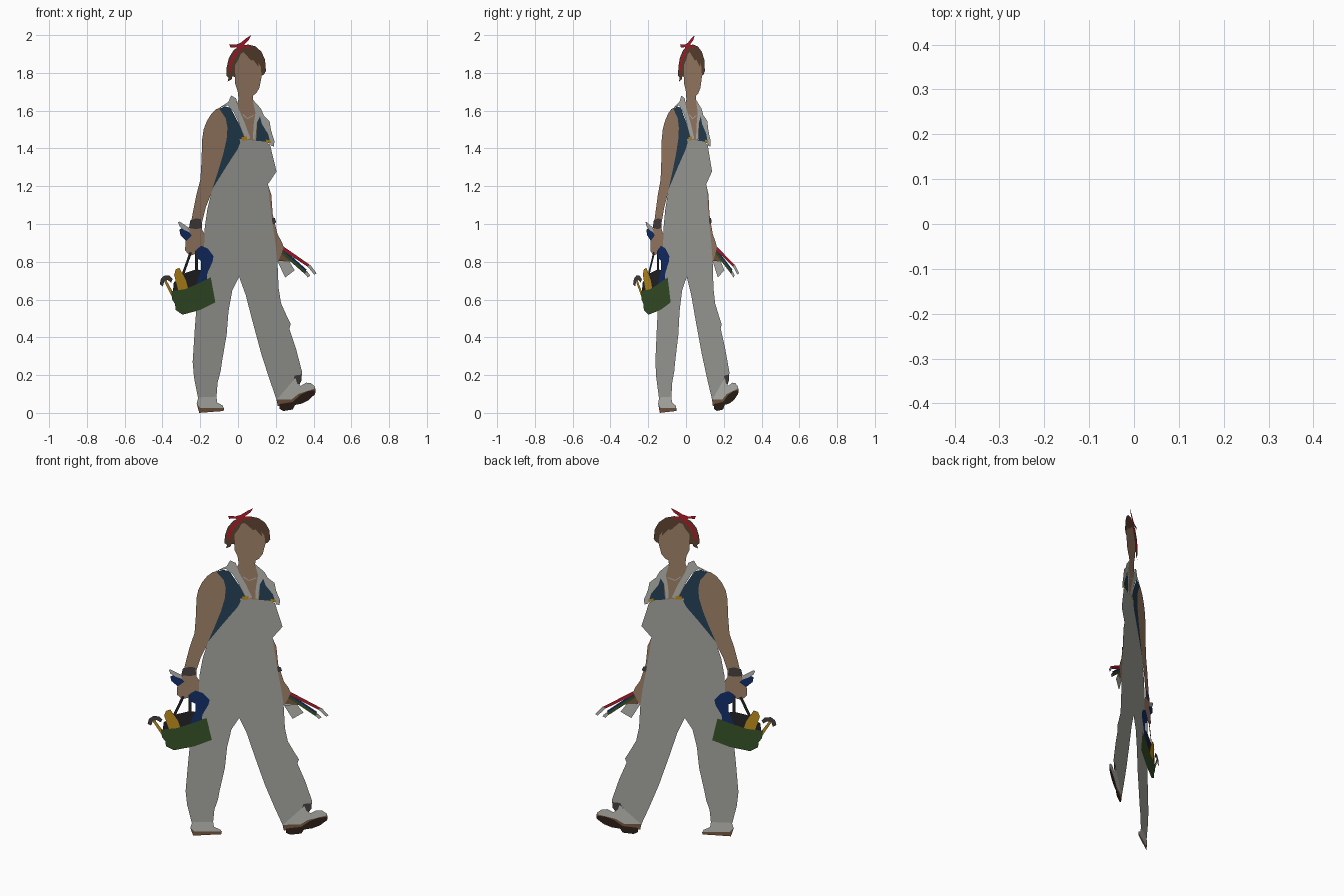
import bpy, bmesh, math
from mathutils import Vector
from mathutils.geometry import delaunay_2d_cdt

# Flat cut-out figure: all parts lie in one upright plane y = SLOPE * x and tile it without overlap.
SLOPE = 0.676
layers = []      # (part name, outline), later layers cover earlier ones
colours = {}

GREY, CLOTH, SHOE = (.40, .40, .37), (.52, .52, .49), (.55, .55, .52)
SKIN, HAIR, NAVY = (.38, .235, .15), (.12, .062, .034), (.02, .055, .095)
RED, GREEN, BLUE = (.5, .012, .025), (.04, .09, .022), (.008, .03, .15)
YELLOW, BLACK, DARK = (.55, .29, .012), (.018, .018, .022), (.07, .055, .055)
TAN, SOLE = (.2, .105, .055), (.03, .016, .01)


def part(name, colour, *outlines):
    """Outlines are flat x, z, x, z ... lists in hundredths of a unit."""
    colours[name] = colour
    for o in outlines:
        layers.append((name, [Vector((a, b)) / 100 for a, b in zip(o[::2], o[1::2])]))


def rod(x0, z0, x1, z1, w0, w1=None):
    """Straight tapered strip between two points."""
    w1 = w0 if w1 is None else w1
    d = math.hypot(x1 - x0, z1 - z0)
    nx, nz = -(z1 - z0) / d / 2, (x1 - x0) / d / 2
    return [x0 + nx * w0, z0 + nz * w0, x0 - nx * w0, z0 - nz * w0,
            x1 - nx * w1, z1 - nz * w1, x1 + nx * w1, z1 + nz * w1]


# Brushes held in the far hand
part("wide_brush", CLOTH, [21, 80, 27, 80.5, 30, 75.5, 25, 71.7])
part("wide_brush_handle", TAN, [20, 86, 25, 84, 28, 80, 21, 80.5])
part("green_brush", GREEN, rod(23, 85.5, 37.2, 73, 1.8, 1.6))
part("blue_brush", BLUE, rod(23, 87, 36, 75.5, 1))
part("red_brush", RED, rod(22.5, 88, 38, 77.5, 1.9, 1.5))
part("brush_tips", CLOTH, rod(37.5, 78, 41, 73.5, 1.7, 1.4), rod(36, 74.3, 37.6, 72.2, 1.7))

# Far arm and bracelet
part("far_arm", SKIN, [14, 122, 15.8, 121, 17.6, 115.6, 18.4, 105, 19.6, 100, 21, 94.5,
                       23.2, 90.5, 24.2, 87.5, 22.5, 83, 21.2, 80, 16, 80])
part("bracelet", DARK, [17, 103, 19.5, 103.2, 20.2, 101, 19, 100, 17, 100.5])

# Head, neck and chest
part("head", SKIN, [-1.6, 190, -1.6, 174.5, -.2, 170.5, .3, 166, -2, 160, 4, 144, 9.5, 144, 11, 158,
                    7.8, 165, 8, 168, 9.6, 169.2, 11.3, 172, 12.5, 178, 12.6, 190, 6, 193])

# Near arm and hand
part("near_arm", SKIN, [-8.8, 161.8, -11.5, 160.8, -14, 158.5, -16.5, 154.5, -18.2, 150, -19, 144.7, -19.3, 134,
                        -19.9, 123.5, -22, 115.6, -23.8, 106.6, -25, 100, -26, 96, -27.8, 91, -28, 86,
                        -25.5, 83.2, -23, 84, -21, 87, -18, 86.8, -16.3, 89.5, -17.3, 94, -19, 97,
                        -19, 101, -17, 109, -13, 119, -5, 132, -4, 150])

# Undershirt
part("undershirt", NAVY, [-9.8, 160.9, -7, 162.3, -4, 161.5, 1, 152, 4, 144, 0, 138, -13.8, 118, -10.5, 128,
                          -7.8, 137, -6, 145, -5.6, 151, -6.5, 156],
     [10.5, 159, 13.5, 157, 16.3, 153.5, 18, 148, 17, 143, 9.5, 143, 10, 151])

# Overalls: bib and both legs
part("overalls", GREY, [.8, 145, 14.5, 143.6, 17, 142, 17.8, 138.5, 20.4, 127.8, 15.8, 121, 17, 110, 18.3, 100,
                        19.8, 90, 20.9, 80, 21.5, 66, 22.8, 58, 25.5, 52, 27.9, 47, 27.2, 44.5, 30.7, 34,
                        34, 21.4, 33.6, 18.8, 29, 17, 20.6, 6.5, 16.7, 17.7, 12.4, 31, 7.7, 48.4, 4, 62.7,
                        .6, 72, -3, 65, -5, 54, -6, 41.5, -8.5, 27, -9.2, 22, -10.8, 16, -11.4, 8.5, -21.2, 8,
                        -23.3, 18.8, -24, 27, -22.9, 44, -22, 56, -20, 70, -18, 86.5, -17.6, 98, -16.2, 108,
                        -13.6, 118.5, -5.5, 131.5, -.3, 139.4, 1.2, 143])

# Collar and shoulder straps
part("collar_straps", CLOTH,
     [-3.6, 168, -1, 166.5, .3, 161, 3.4, 154, 6.5, 145.5, 4.3, 144.5, 1.2, 152, -2.4, 159.5, -5.5, 162.8,
      -10, 161.5, -5.2, 164.5],
     [7.7, 166, 12.2, 161, 13.6, 157.6, 16.7, 154.5, 17.6, 149, 19.3, 144, 19, 141, 17.4, 141.5, 16, 147.5,
      12.6, 153, 11.6, 157, 9.8, 153, 9.2, 144.5, 7.9, 145, 8.2, 152, 9.2, 159])
part("necklace", CLOTH, rod(2.5, 158, 5, 155.8, .5), rod(5, 155.8, 8.3, 157.5, .5))
part("strap_buckles", YELLOW, [1.8, 146, 4.8, 146.3, 4.8, 144.2, 2.4, 144], [14.8, 144.8, 17.5, 144, 17, 142.6, 14.8, 143.2])

# Hair with swept fringe
part("hair", HAIR, [-6.2, 178.5, -6, 183, -4.8, 188, -2.2, 192.2, 1.5, 194.5, 5.5, 195, 9.3, 194, 12.4, 191.2,
                    14.3, 187, 14.8, 181, 13.6, 179, 12.4, 178.5, 12.2, 183, 10.8, 185.5, 11, 183, 8, 187,
                    7, 186.5, 3, 191, 1.5, 190.2, .2, 187, -1.6, 184, -1.4, 177.8, -3, 178.2, -3.4, 176.5, -5.5, 175.4,
                    -5, 177.5])

# Headscarf band and bow
part("headscarf", RED, [1, 193.5, -2.2, 190.5, -4.3, 186.5, -5.1, 181.3, -3.6, 181, -3, 185.5, -.8, 189.5, 2, 192.5],
     [-4.6, 195.2, -1, 194.9, 1.5, 196, 4.3, 198.3, 7, 200, 5.6, 197.3, 3.2, 195, 6.4, 193.6, 5.8, 192.9, 2.4, 193.6,
      .4, 192.4, -1, 193.6, -4, 193.4])

# Shoes
part("near_shoe", SHOE, [-21, 8.2, -11.4, 8.6, -11, 5.5, -8, 3.8, -7.4, 2, -21, 1.5, -21.8, 5])
part("near_shoe_sole", TAN, [-21.9, 5, -20, 2.6, -7.4, 2.6, -7.6, 1, -13, .6, -20.5, 0])
part("far_sock", DARK, [30, 19.8, 33.6, 20.3, 33.6, 17, 32, 14, 29, 16])
part("far_shoe", SHOE, [20.4, 6.8, 30.4, 18.6, 31.3, 15.6, 33.3, 14.3, 36, 16, 38.6, 15.8, 40.8, 13.8, 41, 11,
                        30, 5, 21, 5.5])
part("far_shoe_welt", TAN, [20.4, 7, 28.5, 7.2, 32, 10, 41, 13, 41, 10.5, 32, 5, 21, 3.6])
part("far_shoe_sole", SOLE, [22, 4.7, 29, 5.8, 33, 9.5, 37, 11.5, 41, 12, 40.8, 10, 37.5, 6.8, 34, 5, 30.2, 4.2,
                             29, 1.8, 24, 1, 21.9, 2.2])

# Wristwatch
part("watch", DARK, [-25.2, 102, -22, 103, -19.6, 102.5, -19.2, 98, -22, 97.3, -26, 97.8])

# Tool bag: straps, dark inside, tools, green body
part("bag_straps", BLACK, rod(-25, 85, -29.3, 73, 1.3), rod(-22, 86, -22, 73, 1.5))
part("bag_inside", BLACK, [-34.5, 64, -34, 69, -28, 74, -22, 76, -17, 75, -16, 69, -22, 64])
part("hammer_handle", YELLOW, rod(-38.6, 70, -34, 61.5, 1.3, 1.7))
part("hammer_head", DARK, [-41.4, 68, -40.8, 71, -38.8, 72.8, -36.2, 72.6, -34.6, 70.8, -35.4, 69, -37.2, 70.3, -39, 69.8,
                           -39.8, 67])
part("yellow_tool", YELLOW, [-33, 76, -31, 76.8, -27.5, 70, -26.5, 66, -31.5, 64.5, -33.8, 73])
part("blue_tool", BLUE, [-31, 97, -28.5, 98.6, -24.5, 94, -27.5, 91, -30.5, 94.2])
part("blue_tool_tip", CLOTH, [-31.7, 101, -30.8, 101.2, -26, 98, -25.5, 95.5, -28.5, 96.8, -31, 98.8])
part("drill", BLUE, [-22, 86.5, -19.5, 88.5, -16, 87, -13, 83, -13.5, 80, -16.2, 74, -17.5, 67, -22, 68,
                     -19.5, 76, -19.5, 80.5, -22, 82])
part("tool_bag", GREEN, [-35.3, 64.5, -28, 65.5, -21, 68.5, -14.4, 71.8, -12, 58.5, -20, 54.5, -29.4, 52, -33, 54.5,
                         -33.3, 57.5, -34.8, 60])


def inside(p, poly):
    hit = False
    for a, b in zip(poly, poly[1:] + poly[:1]):
        if (a.y > p.y) != (b.y > p.y) and p.x < (b.x - a.x) * (p.y - a.y) / (b.y - a.y) + a.x:
            hit = not hit
    return hit


# Cut all outlines against each other, then give each cell to the topmost part
points, edges = [], []
for _, poly in layers:
    s, n = len(points), len(poly)
    points += poly
    edges += [(s + i, s + (i + 1) % n) for i in range(n)]
verts, _, cells, *_ = delaunay_2d_cdt(points, edges, [], 0, 1e-5)
owned = {name: [] for name in colours}
for cell in cells:
    mid = sum((verts[i] for i in cell), Vector((0, 0))) / len(cell)
    for name, poly in reversed(layers):
        if inside(mid, poly):
            owned[name].append(cell)
            break

# One flat object per part
for name, faces in owned.items():
    bm = bmesh.new()
    made = {}
    for cell in faces:
        for i in cell:
            if i not in made:
                x, z = verts[i]
                made[i] = bm.verts.new((x, SLOPE * x, z))
        f = bm.faces.new([made[i] for i in cell])
        f.normal_update()
        if f.normal.y > 0:
            f.normal_flip()
    mesh = bpy.data.meshes.new(name)
    bm.to_mesh(mesh)
    bm.free()
    mat = bpy.data.materials.new(name)
    mat.diffuse_color = (*colours[name], 1)
    mesh.materials.append(mat)
    bpy.context.collection.objects.link(bpy.data.objects.new(name, mesh))
